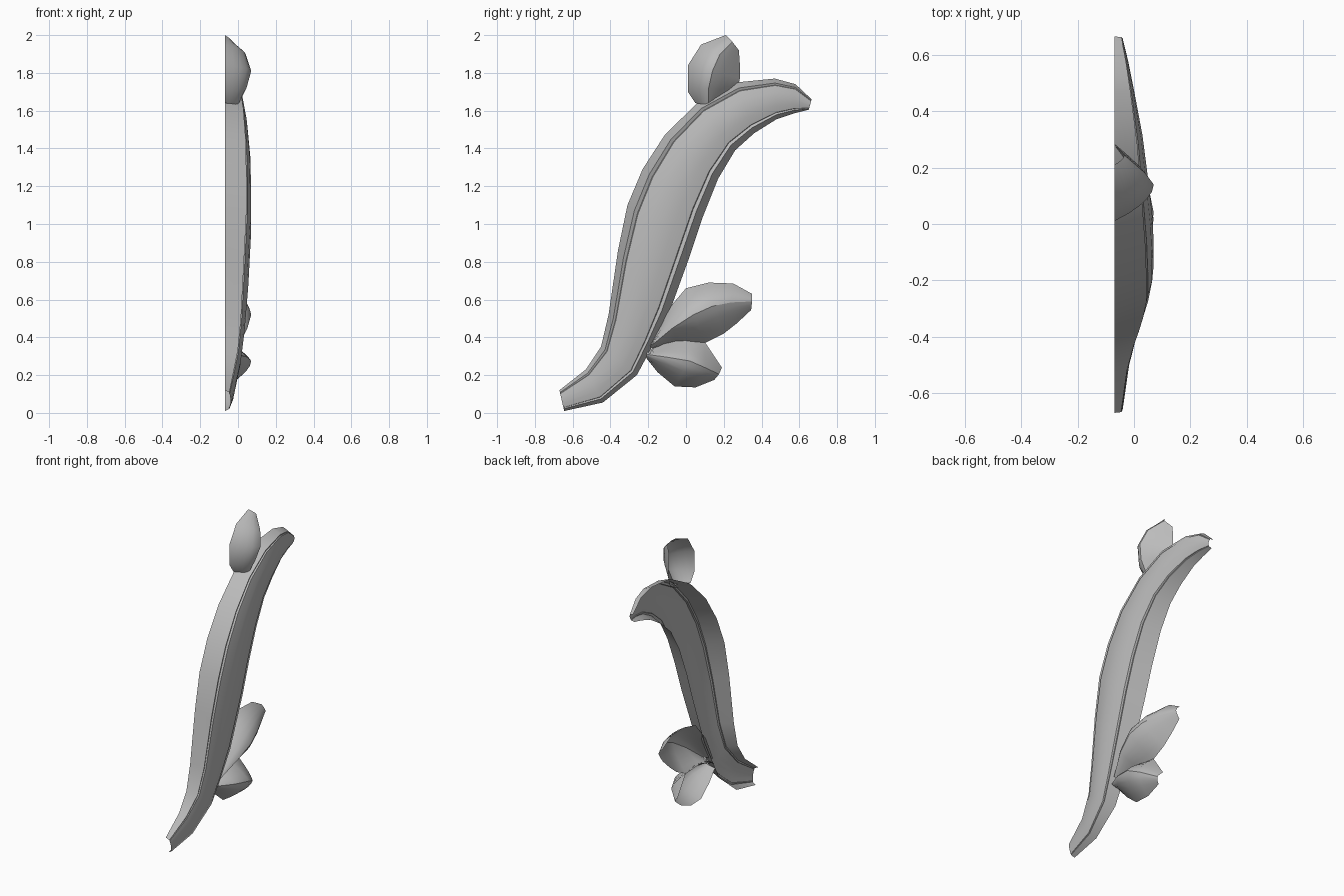
import bpy
import bmesh
from math import radians
from mathutils import Vector

BACK = -0.07  # plane of the open back

default_cube = bpy.data.objects.get("Cube")
if default_cube:
    bpy.data.objects.remove(default_cube, do_unlink=True)

grey = bpy.data.materials.new("plain grey")
grey.use_nodes = True
grey.diffuse_color = (0.5, 0.5, 0.5, 1)
shader = grey.node_tree.nodes["Principled BSDF"]
shader.inputs["Base Color"].default_value = grey.diffuse_color
shader.inputs["Roughness"].default_value = 0.8


def point(side, height):
    """Place a (y, z) outline point at a height above the open back."""
    return Vector((BACK + height, side[0], side[1]))


def loft(name, rows, crease_angle, crease_column=None):
    """Skin equal rows of points into an open shell facing +x."""
    bm = bmesh.new()
    grid = [[bm.verts.new(p) for p in row] for row in rows]
    for row, following in zip(grid, grid[1:]):
        for i in range(len(row) - 1):
            bm.faces.new((row[i], row[i + 1], following[i + 1], following[i]))
    bm.normal_update()
    if sum(face.normal.x * face.calc_area() for face in bm.faces) < 0:
        bmesh.ops.reverse_faces(bm, faces=bm.faces[:])
    for face in bm.faces:
        face.smooth = True
    mesh = bpy.data.meshes.new(name)
    bm.to_mesh(mesh)
    bm.free()
    mesh.set_sharp_from_angle(angle=radians(crease_angle))

    # keep the central ridge crisp along its whole length
    if crease_column is not None:
        width = len(rows[0])
        for edge in mesh.edges:
            if all(v % width == crease_column for v in edge.vertices):
                edge.use_edge_sharp = True

    mesh.materials.append(grey)
    obj = bpy.data.objects.new(name, mesh)
    bpy.context.collection.objects.link(obj)
    return obj


def build_stem(name, outer, inner, heights, section):
    """Sweep a grooved cross-section between two edge outlines."""
    rows = []
    for a, b, height in zip(outer, inner, heights):
        a, b = Vector(a), Vector(b)
        rows.append([point(a.lerp(b, u), height * h) for u, h in section])
    return loft(name, rows, 28)


def build_petal(name, first, ridge, second, heights, bulge, steps=5):
    """Raise a folded leaf shell from two rims up to a sharp ridge."""
    rows = []
    for a, r, b, height in zip(first, ridge, second, heights):
        a, r, b = Vector(a), Vector(r), Vector(b)
        row = []
        for i in range(steps + 1):
            t = i / steps
            row.append(point(a.lerp(r, t), height * (1 - (1 - t) ** bulge[0])))
        for i in range(steps - 1, -1, -1):
            t = i / steps
            row.append(point(b.lerp(r, t), height * (1 - (1 - t) ** bulge[1])))
        rows.append(row)
    return loft(name, rows, 50, crease_column=steps)


# Curved stem: sloping rims, narrow grooves and a gently domed panel
build_stem(
    "curved_stem",
    outer=[(-.67, .12), (-.53, .23), (-.45, .35), (-.41, .52), (-.36, .86),
           (-.31, 1.1), (-.23, 1.29), (-.11, 1.475), (.06, 1.64),
           (.27, 1.75), (.47, 1.77), (.58, 1.74), (.665, 1.66)],
    inner=[(-.645, .01), (-.44, .055), (-.26, .2), (-.18, .35), (-.1, .5),
           (.02, .83), (.09, 1.04), (.17, 1.24), (.26, 1.39),
           (.36, 1.48), (.48, 1.555), (.57, 1.585), (.65, 1.605)],
    heights=[.03, .055, .085, .105, .125, .14, .14, .135, .12, .1, .07, .05, .03],
    section=[(0, 0), (.11, .82), (.16, .76), (.17, .85), (.33, .96),
             (.5, 1), (.67, .96), (.83, .85), (.84, .76), (.89, .82), (1, 0)],
)

# Upright bud at the top of the curve
build_petal(
    "top_bud",
    first=[(.05, 1.64), (.01, 1.7), (.01, 1.84), (.08, 1.95), (.21, 2)],
    ridge=[(.12, 1.63), (.12, 1.72), (.14, 1.81), (.18, 1.9), (.245, 1.965)],
    second=[(.17, 1.65), (.27, 1.7), (.285, 1.77), (.285, 1.85), (.28, 1.92)],
    heights=[.07, .115, .14, .11, .035],
    bulge=(1.9, 1.15),
)

# Large leaf rising behind the stem
build_petal(
    "upper_leaf",
    first=[(-.19, .36), (-.11, .53), (0, .66), (.12, .69), (.25, .685), (.35, .63)],
    ridge=[(-.19, .35), (-.07, .45), (.04, .52), (.14, .565), (.24, .585), (.35, .59)],
    second=[(-.18, .34), (-.05, .38), (.1, .37), (.2, .42), (.27, .475), (.345, .545)],
    heights=[.07, .12, .14, .12, .08, .03],
    bulge=(1.8, 1.3),
)

# Small leaf tucked below it
build_petal(
    "lower_leaf",
    first=[(-.21, .32), (-.12, .375), (0, .39), (.1, .375), (.19, .24)],
    ridge=[(-.21, .31), (-.1, .295), (.02, .275), (.1, .24), (.175, .205)],
    second=[(-.21, .29), (-.15, .215), (-.06, .14), (.05, .135), (.15, .175)],
    heights=[.07, .12, .14, .11, .03],
    bulge=(1.3, 1.8),
)
